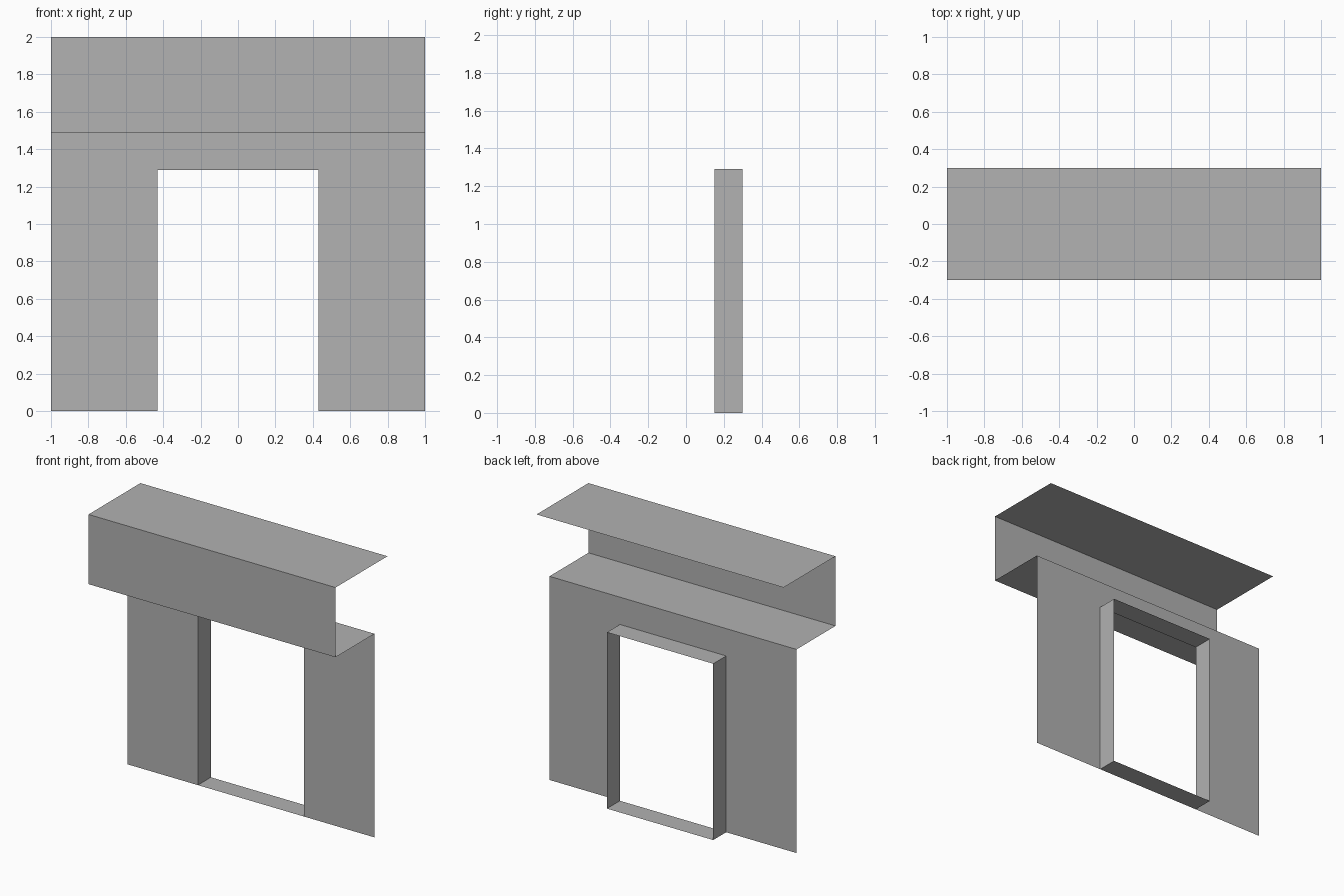
import bpy
import bmesh

cube = bpy.data.objects.get("Cube")
if cube:
    bpy.data.objects.remove(cube, do_unlink=True)

# Main dimensions
HALF_WIDTH, DOOR_HALF = 1.0, 0.43
FRONT, WALL, BACK = -0.3, 0.15, 0.3
DOOR_TOP, WALL_TOP, ROOF = 1.29, 1.49, 2.0

grey = bpy.data.materials.new("plain grey")
grey.use_nodes = True
colour = (0.445, 0.445, 0.445, 1)
grey.diffuse_color = colour
grey.node_tree.nodes["Principled BSDF"].inputs["Base Color"].default_value = colour


def make_object(name, bm):
    mesh = bpy.data.meshes.new(name)
    bm.to_mesh(mesh)
    bm.free()
    mesh.materials.append(grey)
    obj = bpy.data.objects.new(name, mesh)
    bpy.context.collection.objects.link(obj)
    return obj


def sweep(name, start, end, closed=False):
    """Join two matching point rows with a strip of thin quads."""
    bm = bmesh.new()
    a = [bm.verts.new(p) for p in start]
    b = [bm.verts.new(p) for p in end]
    n = len(a)
    for i in range(n if closed else n - 1):
        j = (i + 1) % n
        bm.faces.new((a[i], a[j], b[j], b[i]))
    return make_object(name, bm)


# Canopy: roof, front fascia and lower shelf folded from one thin sheet
profile = [(BACK, ROOF), (FRONT, ROOF), (FRONT, WALL_TOP), (WALL, WALL_TOP)]
sweep("canopy",
      [(-HALF_WIDTH, y, z) for y, z in profile],
      [(HALF_WIDTH, y, z) for y, z in profile])

# Wall: one thin panel, split around the doorway
bm = bmesh.new()
panels = [(-HALF_WIDTH, -DOOR_HALF, 0, DOOR_TOP),
          (DOOR_HALF, HALF_WIDTH, 0, DOOR_TOP),
          (-HALF_WIDTH, HALF_WIDTH, DOOR_TOP, WALL_TOP)]
for x0, x1, z0, z1 in panels:
    corners = [(x0, z0), (x1, z0), (x1, z1), (x0, z1)]
    bm.faces.new([bm.verts.new((x, WALL, z)) for x, z in corners])
make_object("wall", bm)

# Doorway lining: jambs, head and threshold facing the opening
opening = [(-DOOR_HALF, 0), (DOOR_HALF, 0),
           (DOOR_HALF, DOOR_TOP), (-DOOR_HALF, DOOR_TOP)]
sweep("doorway_lining",
      [(x, WALL, z) for x, z in opening],
      [(x, BACK, z) for x, z in opening], closed=True)
